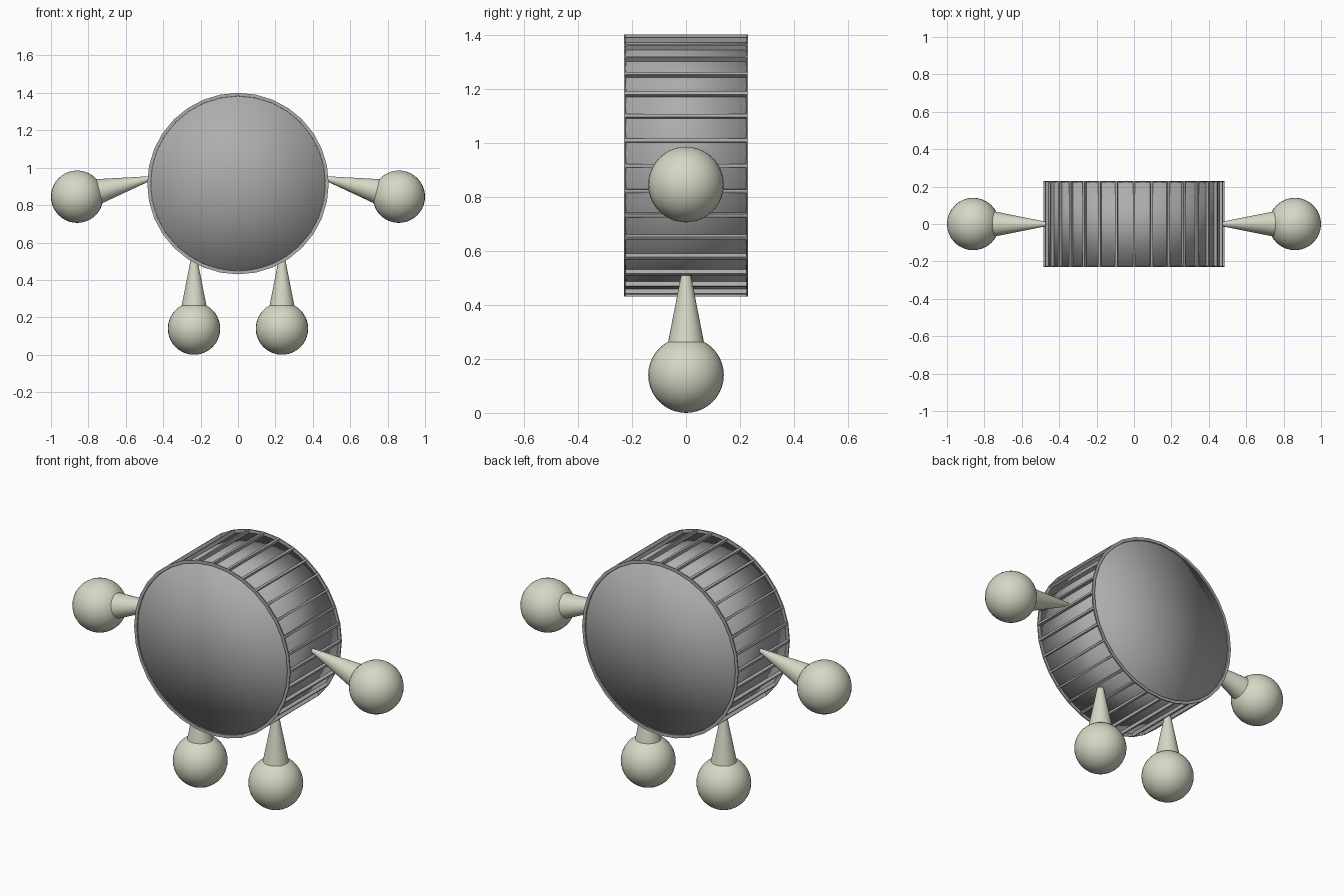
import bpy, bmesh, math
from mathutils import Vector, Matrix

if "Cube" in bpy.data.objects:
    bpy.data.objects.remove(bpy.data.objects["Cube"])

def material(name, rgb):
    m = bpy.data.materials.new(name)
    m.diffuse_color = (*rgb, 1)
    m.use_nodes = True
    m.node_tree.nodes["Principled BSDF"].inputs["Base Color"].default_value = m.diffuse_color
    return m

GREY = material("metal grey", (0.42, 0.42, 0.42))
CREAM = material("pale cream", (0.67, 0.69, 0.56))
CENTRE = Vector((0, 0, 0.915))
DRUM = Matrix.Translation(CENTRE) @ Matrix.Rotation(math.pi / 2, 4, 'X')

def finish(name, bm, mat, smooth):
    bmesh.ops.recalc_face_normals(bm, faces=bm.faces)
    for f in bm.faces:
        f.smooth = smooth
    me = bpy.data.meshes.new(name)
    bm.to_mesh(me)
    bm.free()
    me.materials.append(mat)
    ob = bpy.data.objects.new(name, me)
    bpy.context.collection.objects.link(ob)
    return ob

def ball(name, pos, r):
    bm = bmesh.new()
    bmesh.ops.create_uvsphere(bm, u_segments=32, v_segments=20, radius=r,
                              matrix=Matrix.Translation(pos))
    finish(name, bm, CREAM, True)

def limb(name, a, b, ra, rb):
    a, b = Vector(a), Vector(b)
    d = b - a
    bm = bmesh.new()
    mat = Matrix.Translation((a + b) / 2) @ d.to_track_quat('Z', 'Y').to_matrix().to_4x4()
    bmesh.ops.create_cone(bm, cap_ends=True, segments=32, radius1=ra, radius2=rb,
                          depth=d.length, matrix=mat)
    ob = finish(name, bm, CREAM, True)
    # keep the cap edges crisp
    for p in ob.data.polygons:
        p.use_smooth = len(p.vertices) == 4

# Drum core: smooth cylinder, fan caps shaded softly into the wall
bm = bmesh.new()
bmesh.ops.create_cone(bm, cap_ends=True, cap_tris=True, segments=64, radius1=0.466,
                      radius2=0.466, depth=0.448, matrix=DRUM)
finish("drum_core", bm, GREY, True)

# Ribbed cage: 32-sided frame with open panels around the core
bm = bmesh.new()
bmesh.ops.create_cone(bm, cap_ends=True, segments=32, radius1=0.485,
                      radius2=0.485, depth=0.46, matrix=DRUM)
caps = [f for f in bm.faces if len(f.verts) > 4]
panels = [f for f in bm.faces if len(f.verts) == 4]
bmesh.ops.inset_individual(bm, faces=panels, thickness=0.009)
bmesh.ops.inset_individual(bm, faces=caps, thickness=0.017)
bmesh.ops.inset_individual(bm, faces=panels, thickness=0.0005, depth=-0.02)
bmesh.ops.inset_individual(bm, faces=caps, thickness=0.0005, depth=-0.008)
bmesh.ops.delete(bm, geom=panels + caps, context='FACES')
finish("drum_ribs", bm, GREY, False)

# Arms with round hands, legs with round feet
for s, side in ((-1, "left"), (1, "right")):
    limb(side + "_arm", (s * 0.46, 0, 0.945), (s * 0.86, 0, 0.845), 0.010, 0.090)
    ball(side + "_hand", (s * 0.86, 0, 0.845), 0.14)
    limb(side + "_leg", (s * 0.235, 0, 0.51), (s * 0.235, 0, 0.14), 0.018, 0.090)
    ball(side + "_foot", (s * 0.235, 0, 0.14), 0.14)
